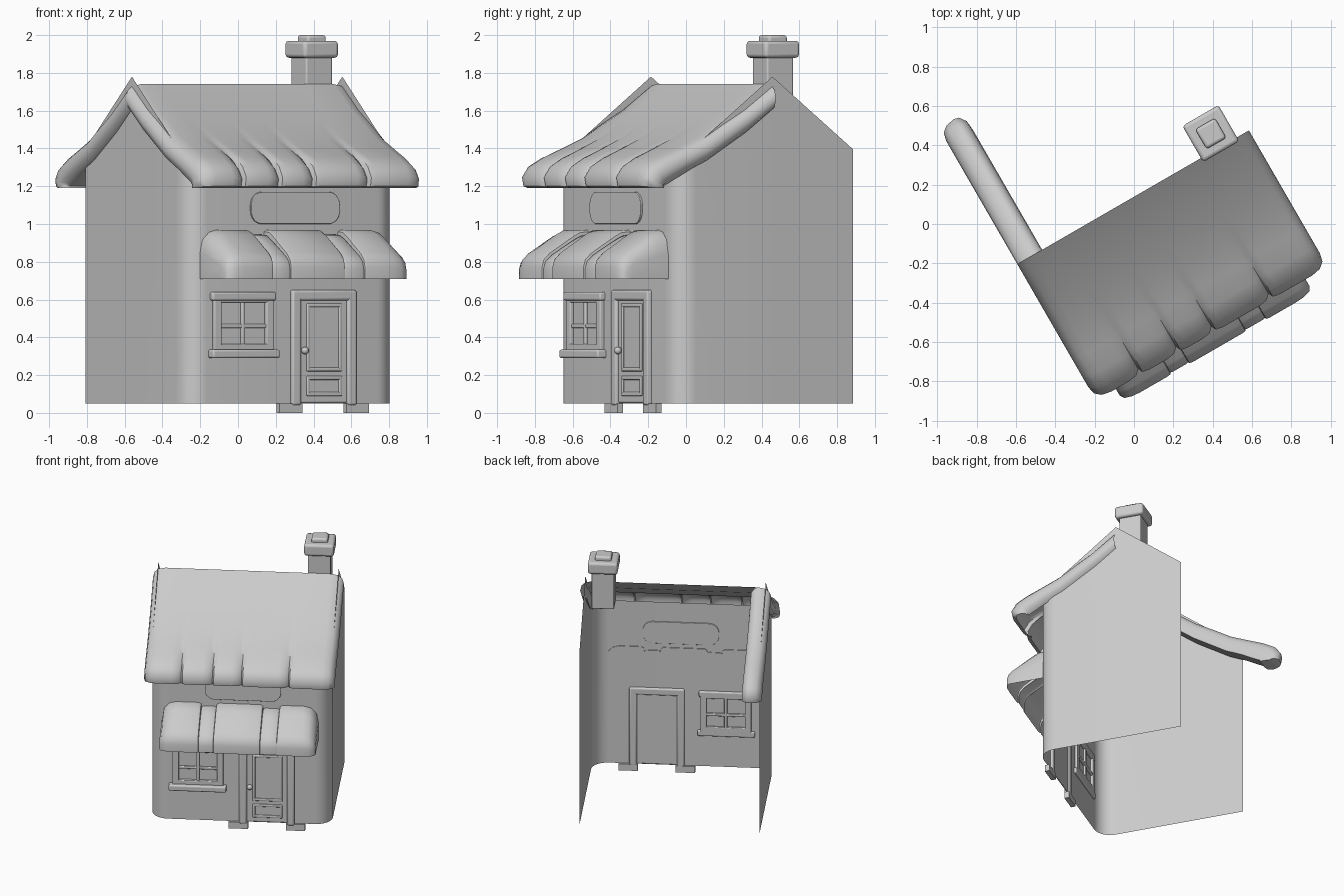
import bpy, bmesh, math
from mathutils import Vector

if "Cube" in bpy.data.objects:
    bpy.data.objects.remove(bpy.data.objects["Cube"])

TURN = math.radians(30)      # the whole house is turned on its plot
MID = 0.064                  # middle of the facade
HALF = 0.643                 # half the facade width
FRONT, RIDGE, BACK = -0.467, 0.12, 0.613

stone = bpy.data.materials.new("plain grey")
stone.use_nodes = True
grey = (0.6, 0.6, 0.6, 1)
stone.diffuse_color = grey
stone.node_tree.nodes["Principled BSDF"].inputs["Base Color"].default_value = grey


def finish(name, bm, bevel=0, angle=35):
    bmesh.ops.recalc_face_normals(bm, faces=bm.faces[:])
    mesh = bpy.data.meshes.new(name)
    bm.to_mesh(mesh)
    bm.free()
    mesh.materials.append(stone)
    ob = bpy.data.objects.new(name, mesh)
    bpy.context.collection.objects.link(ob)
    ob.rotation_euler.z = TURN
    if bevel:
        mod = ob.modifiers.new("soft edges", 'BEVEL')
        mod.width, mod.segments = bevel, 3
    bpy.ops.object.select_all(action='DESELECT')
    ob.select_set(True)
    bpy.context.view_layer.objects.active = ob
    bpy.ops.object.shade_smooth_by_angle(angle=math.radians(angle))
    return ob


def box(name, x0, x1, y0, y1, z0, z1, bevel=0.006, round_corners=0):
    bm = bmesh.new()
    bmesh.ops.create_cube(bm, size=1)
    for v in bm.verts:
        v.co = Vector(((x0 + x1) / 2 + v.co.x * (x1 - x0),
                       (y0 + y1) / 2 + v.co.y * (y1 - y0),
                       (z0 + z1) / 2 + v.co.z * (z1 - z0)))
    if round_corners:
        edges = [e for e in bm.edges
                 if abs(e.verts[0].co.y - e.verts[1].co.y) > 1e-4]
        bmesh.ops.bevel(bm, geom=edges, offset=round_corners, segments=8,
                        profile=0.5, affect='EDGES')
    return finish(name, bm, bevel)


def border(name, x0, x1, z0, z1, w, y0, y1):
    """Rectangular moulding made of four bars."""
    box(name + "_left", x0, x0 + w, y0, y1, z0, z1)
    box(name + "_right", x1 - w, x1, y0, y1, z0, z1)
    box(name + "_top", x0, x1, y0, y1, z1 - w, z1)
    box(name + "_bottom", x0, x1, y0, y1, z0, z0 + w)


def loft(name, outer, inner, sections, flip=False, closed=False):
    """Sheet through (x, amount, first index): profile slides outer to inner."""
    bm = bmesh.new()
    rows = []
    for x, t, first in sections:
        row = []
        for i, (a, b) in enumerate(zip(outer, inner)):
            k = t * min(1, max(0, i - first) / 3) if first else t
            y, z = Vector(a).lerp(Vector(b), k)
            row.append(bm.verts.new((x, 2 * RIDGE - y if flip else y, z)))
        rows.append(row)
    if closed:
        rows.append(rows[0])
    for r, s in zip(rows, rows[1:]):
        for i in range(len(r) - 1):
            bm.faces.new((r[i], s[i], s[i + 1], r[i + 1]))
    if closed:
        bm.faces.new([r[-1] for r in rows[:-1]])
    bmesh.ops.remove_doubles(bm, verts=bm.verts[:], dist=0.0005)
    return finish(name, bm, angle=50)


# Walls: an open-backed shell with rounded front corners and gable ends
R = 0.12
half_path = [(HALF, BACK), (HALF, RIDGE)]
for i in range(9):
    a = math.pi / 2 * i / 8
    half_path.append((HALF - R + R * math.cos(a), FRONT + R - R * math.sin(a)))
path = [(MID - x, y) for x, y in half_path]
path += [(MID + x, y) for x, y in reversed(half_path)]
bm = bmesh.new()
cols = [(bm.verts.new((x, y, 0.05)),
         bm.verts.new((x, y, 1.78 - 0.78 * abs(y - RIDGE)))) for x, y in path]
for a, b in zip(cols, cols[1:]):
    bm.faces.new((a[0], b[0], b[1], a[1]))
finish("walls", bm)

# Roof: front slope with a puffy scalloped lip, and a rear left verge strip
roof_out = [(.12, 1.74), (-.05, 1.615), (-.18, 1.54), (-.31, 1.46), (-.45, 1.4),
            (-.56, 1.355), (-.64, 1.31), (-.68, 1.25), (-.67, 1.2), (-.64, 1.19)]
roof_in = [(.12, 1.6), (-.04, 1.48), (-.16, 1.405), (-.28, 1.33), (-.41, 1.27),
           (-.5, 1.22), (-.53, 1.205), (-.54, 1.2), (-.54, 1.195), (-.54, 1.19)]
edge = [(.63, 1), (.668, .85), (.68, .55), (.67, .25), (.64, .07), (.59, 0)]
sections = [(MID - x, t, 0) for x, t in edge]
for g in (-.35, -.127, .08, .415):
    sections += [(g - .07, 0, 3), (g - .025, .05, 3), (g, .22, 3),
                 (g + .012, .05, 3), (g + .05, 0, 3)]
sections += [(MID + x, t, 0) for x, t in reversed(edge)]
loft("front_roof", roof_out, roof_in, sections)

strip = [(MID - x, t, 0) for x, t in edge]
strip += [(-.5, .05, 0), (-.475, .3, 0), (-.47, .7, 0), (-.475, 1, 0)]
loft("rear_verge_strip", roof_out, roof_in, strip, flip=True, closed=True)

# Awning with two sunken bands
awn_out = [(-.46, .97), (-.52, .965), (-.56, .945), (-.71, .85),
           (-.745, .815), (-.757, .77), (-.757, .71)]
awn_in = [(-.46, .71), (-.5, .71), (-.53, .71), (-.65, .71),
          (-.67, .71), (-.68, .71), (-.68, .71)]
awn_edge = [(.557, 1), (.557, .5), (.543, .2), (.505, .05), (.46, 0)]
sections = [(.058 - x, t, 0) for x, t in awn_edge]
for a, b in ((-.217, -.113), (.222, .338)):
    sections += [(a - .02, 0, 0), (a - .003, .04, 0), (a, .14, 0), (a + .012, .1, 0),
                 (b - .012, .1, 0), (b, .14, 0), (b + .003, .04, 0), (b + .02, 0, 0)]
sections += [(.058 + x, t, 0) for x, t in reversed(awn_edge)]
loft("awning", awn_out, awn_in, sections)

# Blank sign board
box("sign_board", -.195, .348, -.478, -.46, 1.0, 1.17, 0.003, 0.07)

# Door with frame, panels, knob and footings
D0, D1 = .05, .445
box("door_post_left", D0, D0 + .055, -.492, -.45, .04, .65, .012)
box("door_post_right", D1 - .055, D1, -.492, -.45, .04, .65, .012)
box("door_lintel", D0, D1, -.492, -.45, .595, .65, .012)
box("door_leaf", D0 + .05, D1 - .05, -.474, -.46, .055, .6)
border("door_upper_panel", .145, .36, .22, .58, .02, -.482, -.47)
border("door_lower_panel", .145, .36, .09, .195, .02, -.482, -.47)
box("left_footing", -.025, .114, -.485, -.45, 0, .05, 0)
box("right_footing", .384, .52, -.485, -.45, 0, .05, 0)
bm = bmesh.new()
bmesh.ops.create_uvsphere(bm, u_segments=16, v_segments=10, radius=.02)
bmesh.ops.translate(bm, verts=bm.verts[:], vec=(.127, -.49, .33))
finish("door_knob", bm)

# Window with sill, head and glazing bars
border("window_frame", -.425, -.062, .32, .63, .045, -.49, -.45)
box("window_head", -.44, -.05, -.498, -.45, .595, .64, .01)
box("window_sill", -.45, -.04, -.518, -.45, .29, .335, .01)
box("window_upright", -.255, -.232, -.482, -.45, .33, .6)
box("window_crossbar", -.39, -.1, -.48, -.45, .45, .47)

# Chimney
for name, half, z0, z1, bev in (("chimney_shaft", .08, 1.6, 1.9, .008),
                                ("chimney_cap", .106, 1.88, 1.97, .018),
                                ("chimney_pot", .058, 1.95, 2.0, .015)):
    box(name, .568 - half, .568 + half, .203 - half, .203 + half, z0, z1, bev)
